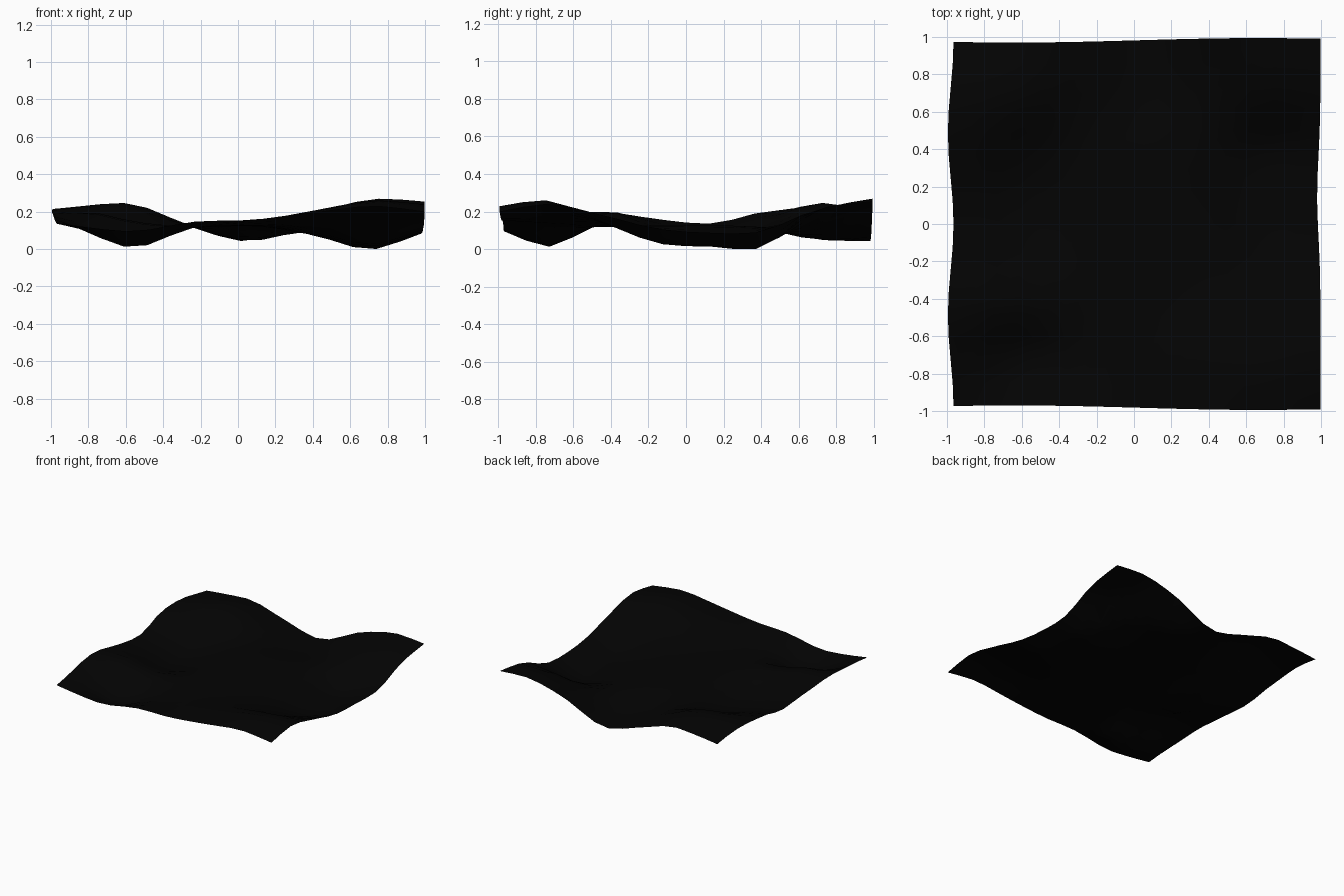
import bpy, math

if "Cube" in bpy.data.objects:
    bpy.data.objects.remove(bpy.data.objects["Cube"])

# Control heights of the rippled cloth: rows run front to back, columns left to right
XS = [-1, -.76, -.56, -.26, .05, .4, .72, 1]
YS = [-1, -.73, -.45, -.15, .15, .4, .7, 1]
HEIGHTS = [
    [.141, .108, .098, .147, .157, .195, .230, .200],
    [.175, .065, .010, .112, .145, .205, .258, .240],
    [.200, .200, .155, .120, .128, .145, .145, .183],
    [.160, .115, .065, .120, .125, .095, .030, .110],
    [.138, .085, .045, .115, .125, .080, .013, .088],
    [.195, .150, .100, .118, .115, .080, .006, .095],
    [.215, .240, .235, .125, .050, .110, .200, .210],
    [.173, .198, .203, .115, .045, .190, .268, .255],
]
N = 16  # cloth segments per side


def cubic(ks, vs, t):
    """Smooth curve through values vs at knots ks."""
    def slope(i):
        a, b = max(i - 1, 0), min(i + 1, len(ks) - 1)
        return (vs[b] - vs[a]) / (ks[b] - ks[a])
    i = 0
    while i < len(ks) - 2 and t > ks[i + 1]:
        i += 1
    h = ks[i + 1] - ks[i]
    s = (t - ks[i]) / h
    return ((2*s**3 - 3*s**2 + 1) * vs[i] + (s**3 - 2*s**2 + s) * h * slope(i)
            + (3*s**2 - 2*s**3) * vs[i + 1] + (s**3 - s**2) * h * slope(i + 1))


def point(u, v):
    """Cloth point, with the slightly wandering borders."""
    left = -.98 + .015 * math.cos(2 * math.pi * v)
    right = .997 - .018 * math.exp(-((v - .15) / .3) ** 2)
    half = .982 + .012 * math.sin(.75 * math.pi * u)
    x = left + (right - left) * (u + 1) / 2
    z = cubic(YS, [cubic(XS, row, u) for row in HEIGHTS], v)
    return [x, half * v, z]


# Sheet mesh
verts = [point(2 * i / N - 1, 2 * j / N - 1) for j in range(N + 1) for i in range(N + 1)]
low = min(p[2] for p in verts)
for p in verts:
    p[2] -= low
W = N + 1
faces = [(j*W + i, j*W + i + 1, (j + 1)*W + i + 1, (j + 1)*W + i)
         for j in range(N) for i in range(N)]
mesh = bpy.data.meshes.new("cloth_sheet")
mesh.from_pydata(verts, [], faces)
mesh.shade_smooth()
cloth = bpy.data.objects.new("cloth_sheet", mesh)
bpy.context.collection.objects.link(cloth)

# Black fabric
black = bpy.data.materials.new("black_fabric")
black.diffuse_color = (.001, .001, .001, 1)
black.use_nodes = True
black.node_tree.nodes["Principled BSDF"].inputs["Base Color"].default_value = black.diffuse_color
mesh.materials.append(black)
